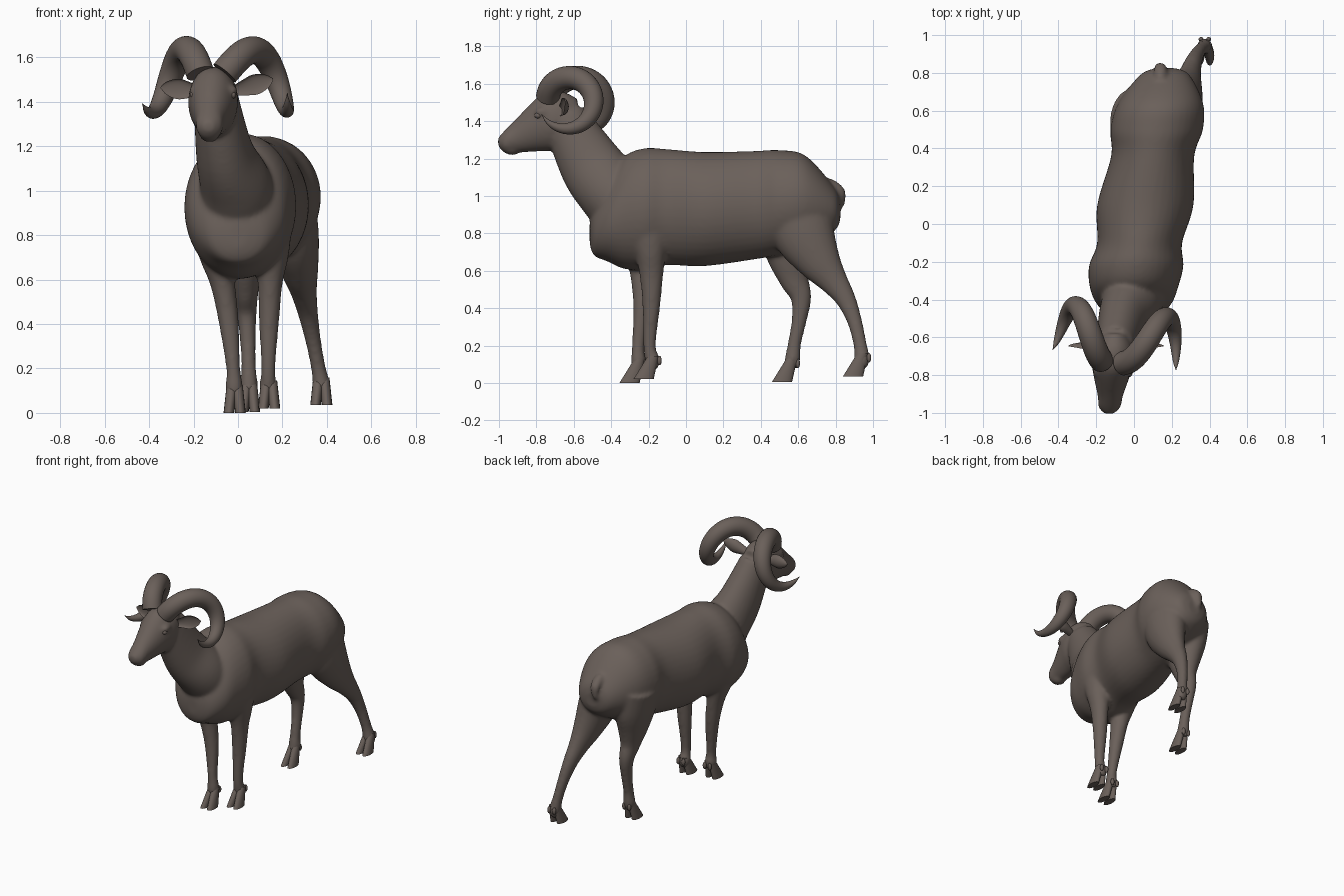
import bpy, bmesh, math
from mathutils import Vector, Matrix

if "Cube" in bpy.data.objects:
    bpy.data.objects.remove(bpy.data.objects["Cube"])

X, Y, Z = Vector((1, 0, 0)), Vector((0, 1, 0)), Vector((0, 0, 1))

hide = bpy.data.materials.new("dark_taupe")
hide.diffuse_color = (0.145, 0.117, 0.102, 1)
hide.use_nodes = True
hide.node_tree.nodes["Principled BSDF"].inputs["Base Color"].default_value = hide.diffuse_color


def spline(pts, steps):
    """Catmull-Rom through stations of (x, y, z, half width, half depth)."""
    out, n = [], len(pts)
    for i in range(n - 1):
        p = [pts[max(i - 1, 0)], pts[i], pts[i + 1], pts[min(i + 2, n - 1)]]
        for k in range(steps):
            t = k / steps
            out.append([0.5 * (2 * b + (c - a) * t + (2 * a - 5 * b + 4 * c - d) * t * t
                               + (3 * b - a - 3 * c + d) * t ** 3) for a, b, c, d in zip(*p)])
    return out + [list(pts[-1])]


def loft(bm, pts, normal=None, side=X, segs=24, steps=6, cup=0):
    """Elliptic rings along a path; rings face the path or a fixed normal."""
    st = spline(pts, steps)
    rings = []
    for i, s in enumerate(st):
        a, b = Vector(st[max(i - 1, 0)][:3]), Vector(st[min(i + 1, len(st) - 1)][:3])
        t = normal or (b - a).normalized()
        u = (side - t * side.dot(t)).normalized()
        v = t.cross(u)
        ring = []
        for k in range(segs):
            w = 2 * math.pi * k / segs
            sn = math.sin(w)
            if cup:
                sn = cup * (sn if sn < 0 else -0.45 * sn)
            ring.append(bm.verts.new(Vector(s[:3]) + u * max(s[3], .002) * math.cos(w)
                                     + v * max(s[4], .002) * sn))
        rings.append(ring)
    for r, q in zip(rings, rings[1:]):
        for k in range(segs):
            j = (k + 1) % segs
            bm.faces.new((r[k], r[j], q[j], q[k]))
    bm.faces.new(rings[0][::-1])
    bm.faces.new(rings[-1])


def ball(bm, pos, size):
    bmesh.ops.create_uvsphere(bm, u_segments=16, v_segments=10, radius=1,
                              matrix=Matrix.Translation(pos) @ Matrix.Diagonal((*size, 1)))


def finish(bm, name, angle=50):
    bmesh.ops.recalc_face_normals(bm, faces=bm.faces)
    me = bpy.data.meshes.new(name)
    bm.to_mesh(me)
    bm.free()
    ob = bpy.data.objects.new(name, me)
    bpy.context.collection.objects.link(ob)
    me.materials.append(hide)
    bpy.ops.object.select_all(action='DESELECT')
    ob.select_set(True)
    bpy.context.view_layer.objects.active = ob
    bpy.ops.object.shade_smooth_by_angle(angle=math.radians(angle))
    return ob


body = bmesh.new()

# trunk, chest to rump: y, z, half width, half height; the spine drifts to +x
trunk = [(-.515, .80, .04, .06), (-.49, .81, .13, .13), (-.42, .86, .20, .21), (-.33, .91, .235, .30),
         (-.22, .93, .25, .325), (-.1, .94, .225, .31), (.1, .93, .255, .305), (.36, .95, .22, .29),
         (.5, .965, .245, .28), (.64, .97, .225, .245), (.79, .93, .13, .12), (.825, .92, .05, .05)]
loft(body, [(max(0, .045 + .15 * y), y, z, a, b) for y, z, a, b in trunk], normal=Y, segs=40)

# neck
loft(body, [(0, -.30, .90, .18, .18), (-.01, -.40, 1.02, .165, .18), (-.06, -.51, 1.17, .13, .17),
            (-.10, -.65, 1.42, .10, .12)], segs=32)

# head, poll to nose
head = [(-.58, 1.44, .06, .08), (-.65, 1.425, .10, .13), (-.72, 1.40, .112, .157), (-.79, 1.385, .10, .147),
        (-.91, 1.32, .067, .09), (-.97, 1.29, .058, .06), (-1.005, 1.29, .025, .022)]
loft(body, [(-.105 + .07 * (y + .62), y, z, a, b) for y, z, a, b in head], normal=Y, segs=32)
ball(body, (-.128, -.93, 1.24), (.042, .04, .022))
for s in (-1, 1):
    ball(body, (-.11 + s * .085, -.77, 1.45), (.025, .04, .025))

# tail
loft(body, [(.14, .76, 1.07, .03, .03), (.14, .825, 1.02, .034, .028), (.13, .835, .935, .012, .01)])

# legs: z, y of right leg, y of left leg, half width, half depth
front = [(.85, -.20, -.24, .09, .13), (.70, -.19, -.24, .078, .085), (.58, -.185, -.235, .056, .064),
         (.42, -.185, -.235, .046, .048), (.2, -.195, -.255, .032, .034), (.125, -.18, -.255, .04, .04),
         (.08, -.185, -.26, .033, .035)]
back = [(.95, .58, .54, .13, .18), (.79, .635, .55, .115, .165), (.655, .71, .56, .087, .12),
        (.55, .785, .58, .06, .08), (.455, .85, .615, .046, .056), (.335, .90, .605, .036, .041),
        (.21, .93, .58, .033, .036), (.13, .94, .57, .04, .042), (.085, .93, .56, .034, .036)]


def leg(rows, col, hip, foot, power):
    top = rows[0][0]
    loft(body, [(foot + (hip - foot) * (r[0] / top) ** power, r[col], r[0], r[3], r[4]) for r in rows])


leg(front, 1, .155, .135, 2)
leg(front, 2, -.13, -.015, 2)
leg(back, 1, .22, .40, 1)
leg(back, 2, 0, .05, 2)

# blend all of the above into one skin
ob = finish(body, "body")
rm = ob.modifiers.new("blend", 'REMESH')
rm.mode = 'VOXEL'
rm.voxel_size = .011
rm.use_smooth_shade = True
sm = ob.modifiers.new("soften", 'SMOOTH')
sm.factor = .5
sm.iterations = 10

# cloven hooves with dewclaws: x, ankle y, ground z
for name, fx, fy, fz in (("front_right", .14, -.175, .02), ("front_left", -.015, -.25, 0),
                         ("back_right", .375, .945, .035), ("back_left", .05, .565, .005)):
    bm = bmesh.new()
    for s in (-1, 1):
        loft(bm, [(fx + s * (.026 - .11 * h), fy - .052 + .42 * h, fz + h, .024, .054 - .2 * h)
                  for h in (0, .015, .07, .125)], normal=Z, segs=16, steps=4)
        ball(bm, (fx + s * .02, fy + .033, fz + .1), (.013, .012, .025))
    finish(bm, name + "_hoof")


# curled horns: widening spiral in the side plane that also spreads outwards
def horn(name, x0, x1, spread, cy, cz, r0, r1, a0, a1):
    bm, pts = bmesh.new(), []
    for i in range(17):
        t = i / 16
        a, r = math.radians(a0 + (a1 - a0) * t), r0 + (r1 - r0) * t
        x = x0 + (x1 - x0) * (math.sin(min(1, 1.15 * t) * math.pi / 2) if spread else t)
        thick = .064 * (1 - t ** 2.4) ** .8
        pts.append((x, cy + r * math.cos(a), cz + r * math.sin(a), thick, thick))
    loft(bm, pts, steps=3)
    finish(bm, name)


horn("right_horn", -.06, .222, True, -.63, 1.51, .11, .16, 170, -153)
horn("left_horn", -.17, -.43, False, -.575, 1.485, .155, .13, 164, -134)

# cupped ears, the left one drooping
for name, s, droop in (("right_ear", 1, 0), ("left_ear", -1, .2)):
    bm = bmesh.new()
    loft(bm, [(-.095 + s * d, -.68 + .18 * (d - .07), 1.447 + .3 * (d - .07) - droop * (d - .07), a, b)
              for d, a, b in ((.075, .022, .03), (.125, .036, .035), (.175, .046, .035),
                              (.225, .03, .02), (.253, .004, .004))],
         side=Z, segs=16, steps=4, cup=s)
    finish(bm, name, 60)

# eyes
bm = bmesh.new()
for s in (-1, 1):
    ball(bm, (-.112 + s * .088, -.79, 1.43), (.016, .02, .016))
finish(bm, "eyes")
